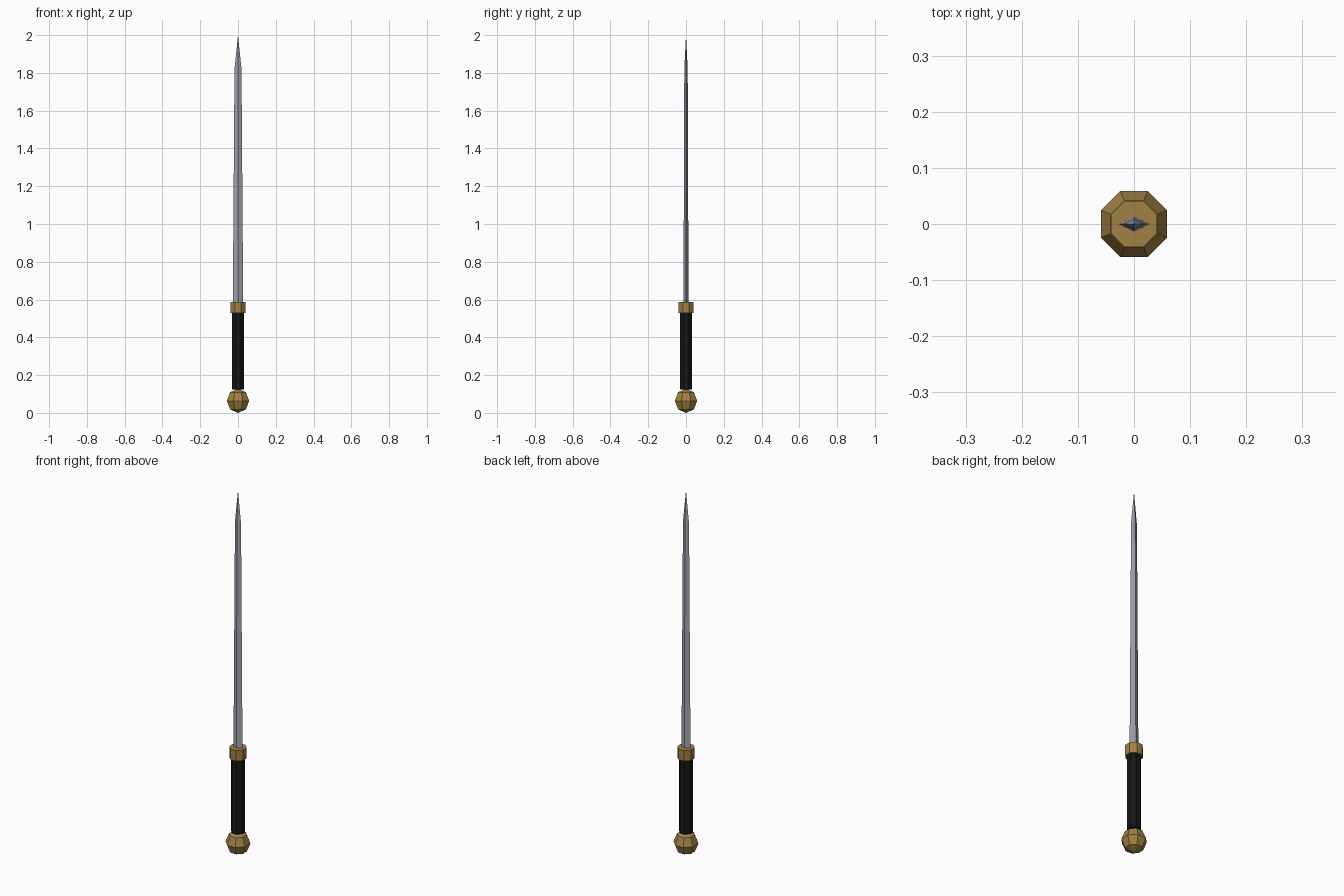
import bpy, bmesh, math
from mathutils import Matrix

if "Cube" in bpy.data.objects:
    bpy.data.objects.remove(bpy.data.objects["Cube"])


def material(name, rgb):
    m = bpy.data.materials.new(name)
    m.diffuse_color = (*rgb, 1)
    m.use_nodes = True
    m.node_tree.nodes["Principled BSDF"].inputs["Base Color"].default_value = m.diffuse_color
    return m


GOLD = material("aged_brass", (0.36, 0.22, 0.06))
BLACK = material("black_leather", (0.008, 0.008, 0.009))
STEEL = material("steel", (0.36, 0.36, 0.42))


def add_object(name, bm, mat):
    bmesh.ops.recalc_face_normals(bm, faces=bm.faces)
    mesh = bpy.data.meshes.new(name)
    bm.to_mesh(mesh)
    bm.free()
    mesh.materials.append(mat)
    ob = bpy.data.objects.new(name, mesh)
    bpy.context.collection.objects.link(ob)
    return ob


def loft(name, mat, sections, sides, start=0.0):
    """Skin rings given as (z, half_x, half_y); a zero-size ring becomes a point."""
    bm = bmesh.new()
    rings = []
    for z, rx, ry in sections:
        if rx == 0:
            rings.append([bm.verts.new((0, 0, z))] * sides)
            continue
        angles = [start + 2 * math.pi * i / sides for i in range(sides)]
        rings.append([bm.verts.new((rx * math.cos(a), ry * math.sin(a), z)) for a in angles])
    for low, high in zip(rings, rings[1:]):
        for i in range(sides):
            j = (i + 1) % sides
            quad = [low[i], low[j], high[j], high[i]]
            bm.faces.new(list(dict.fromkeys(quad)))
    for ring in (rings[0], rings[-1]):
        if ring[0] is not ring[1]:
            bm.faces.new(ring)
    return add_object(name, bm, mat)


HALF_STEP = math.pi / 8  # octagons with flats facing the axes

# Pommel: coarse eight-sided ball
R = 0.064
bm = bmesh.new()
bmesh.ops.create_uvsphere(bm, u_segments=8, v_segments=4, radius=R,
                          matrix=Matrix.Translation((0, 0, R)) @ Matrix.Rotation(HALF_STEP, 4, 'Z'))
add_object("pommel", bm, GOLD)

# Grip and collar: octagonal prisms
loft("grip", BLACK, [(0.123, 0.035, 0.035), (0.53, 0.035, 0.035)], 8, HALF_STEP)
loft("collar", GOLD, [(0.53, 0.0443, 0.0443), (0.588, 0.0443, 0.0443)], 8, HALF_STEP)

# Blade: tapering diamond section ending in a point
loft("blade", STEEL, [(0.58, 0.0275, 0.0135), (1.82, 0.0185, 0.009), (2.0, 0, 0)], 4)
